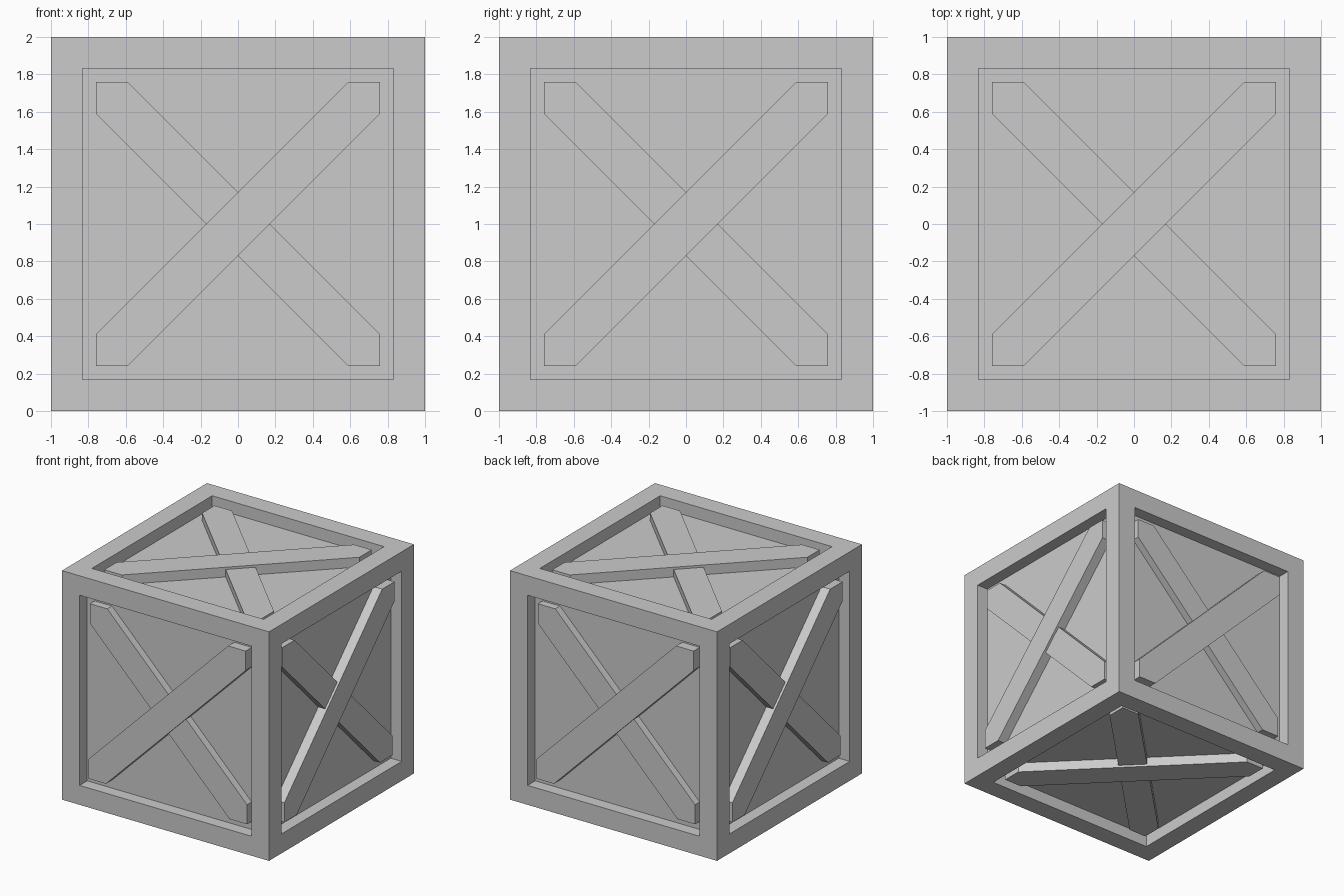
import bpy, bmesh
from math import pi
from mathutils import Matrix, Vector

if "Cube" in bpy.data.objects:
    bpy.data.objects.remove(bpy.data.objects["Cube"])

BORDER, RECESS = 0.24, 0.105
A = 1 - BORDER          # half size of each opening
B = A - 0.17            # where brace edges meet the opening
CENTRE = Matrix.Translation((0, 0, 1))


def finish(name, bm):
    bmesh.ops.recalc_face_normals(bm, faces=bm.faces)
    mesh = bpy.data.meshes.new(name)
    bm.to_mesh(mesh)
    bm.free()
    ob = bpy.data.objects.new(name, mesh)
    bpy.context.collection.objects.link(ob)
    return ob


# Crate body: a cube with a border frame and sunken panel on every side
bm = bmesh.new()
bmesh.ops.create_cube(bm, size=2, matrix=CENTRE)
panels = list(bm.faces)
bmesh.ops.inset_individual(bm, faces=panels, thickness=BORDER)
for f in panels:
    f.normal_update()
    n = f.normal.copy()
    new = bmesh.ops.extrude_discrete_faces(bm, faces=[f])["faces"][0]
    bmesh.ops.translate(bm, verts=new.verts, vec=-n * RECESS)
finish("crate_body", bm)


# Diagonal brace, clipped to the opening, modelled for the top side
def brace(name, flip, depth, turn):
    outline = [(-A, -A), (-B, -A), (A, B), (A, A), (B, A), (-A, -B)]
    low = 1 - RECESS - 0.01
    bm = bmesh.new()
    face = bm.faces.new([bm.verts.new((x * flip, y, low)) for x, y in outline])
    ext = bmesh.ops.extrude_face_region(bm, geom=[face])["geom"]
    top = [v for v in ext if isinstance(v, bmesh.types.BMVert)]
    bmesh.ops.translate(bm, verts=top, vec=Vector((0, 0, 1 - depth - low)))
    if not face.is_valid or len(bm.faces) < 8:
        bm.faces.new([v for v in bm.verts if v not in top])
    bmesh.ops.transform(bm, matrix=CENTRE @ turn, verts=bm.verts)
    finish(name, bm)


# Crossed braces on all six sides
front = Matrix.Rotation(pi / 2, 4, 'X')
sides = {"top": Matrix.Identity(4), "bottom": Matrix.Rotation(pi, 4, 'X')}
for i, side in enumerate(("front", "right", "back", "left")):
    sides[side] = Matrix.Rotation(i * pi / 2, 4, 'Z') @ front
for side, turn in sides.items():
    brace(side + "_outer_brace", 1, 0.02, turn)
    brace(side + "_inner_brace", -1, 0.04, turn)
